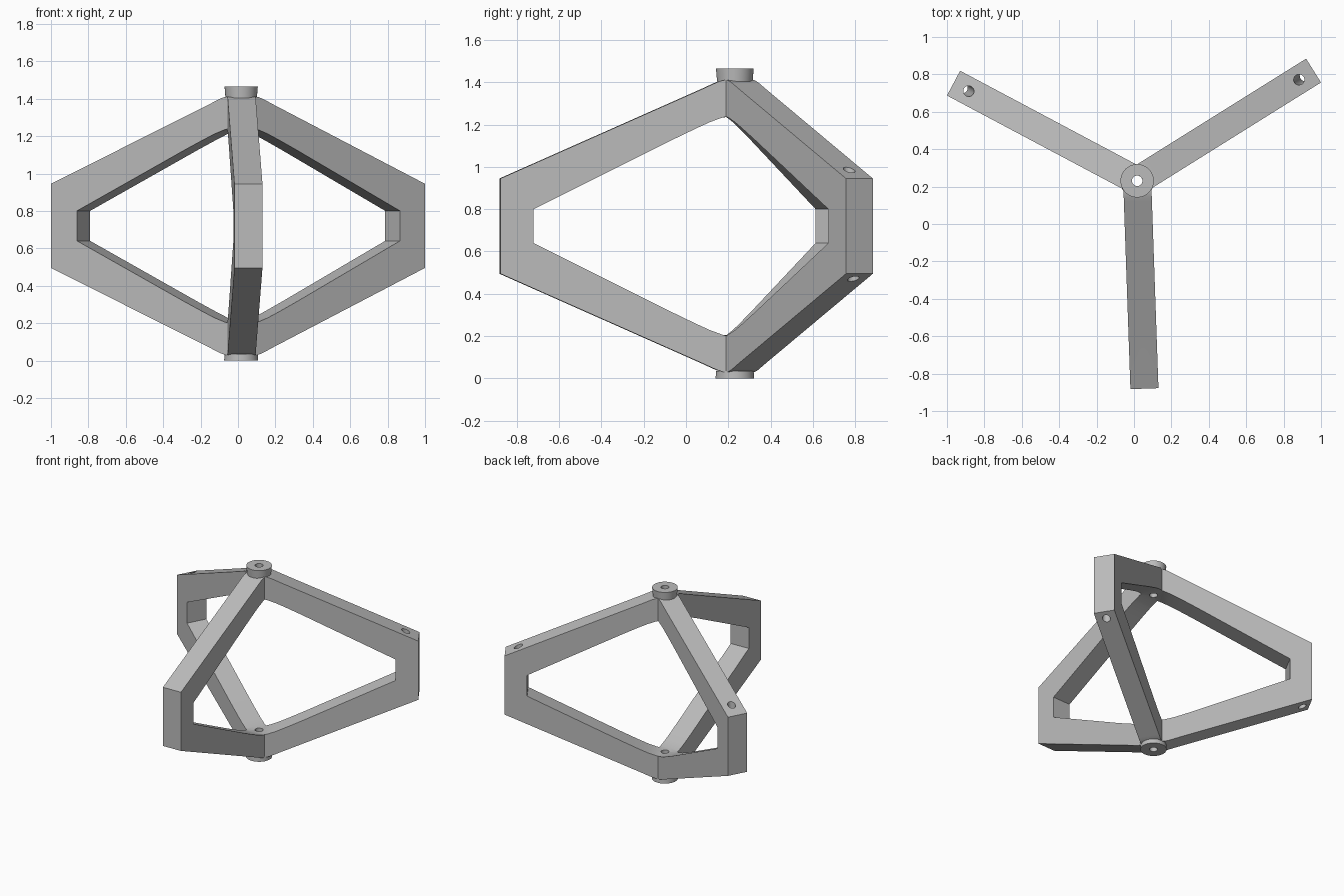
import bpy, bmesh, math
from mathutils import Matrix, Vector

if "Cube" in bpy.data.objects:
    bpy.data.objects.remove(bpy.data.objects["Cube"])

CX, CY, MID = 0.017, 0.231, 0.72      # hub axis and mirror height
HALF, BORE = 0.075, 0.028             # half arm width, hole radius
ANGLES = [math.radians(32 + 120 * i) for i in range(3)]

grey = bpy.data.materials.new("plain grey")
grey.use_nodes = True
colour = (0.5, 0.5, 0.5, 1)
grey.diffuse_color = colour
grey.node_tree.nodes["Principled BSDF"].inputs["Base Color"].default_value = colour


def make_object(name, bm):
    bmesh.ops.recalc_face_normals(bm, faces=bm.faces[:])
    mesh = bpy.data.meshes.new(name)
    bm.to_mesh(mesh)
    bm.free()
    mesh.materials.append(grey)
    obj = bpy.data.objects.new(name, mesh)
    bpy.context.collection.objects.link(obj)
    return obj


def flip(points):
    return [(r, 2 * MID - z) for r, z in reversed(points)]


def add_arm(bm, angle):
    # C-shaped bracket outline in (radius, height), mirrored about mid height
    outer = [(0, 1.411), (0.06, 1.409), (0.085, 1.401), (0.11, 1.39), (0.16, 1.367), (1.112, 0.945)]
    inner = [(0.955, 0.80), (0.30, 1.127), (0.19, 1.18), (0.12, 1.212), (0.06, 1.234), (0, 1.238)]
    outline = outer + flip(outer) + flip(inner) + inner
    place = Matrix.Translation((CX, CY, 0)) @ Matrix.Rotation(angle, 4, "Z")
    # Both sides end on the mitre planes shared with the neighbouring arms
    rows = [[bm.verts.new(place @ Vector((max(r, abs(y) / math.sqrt(3)), y, z)))
             for r, z in outline] for y in (-HALF, 0, HALF)]
    bm.faces.new(rows[0])
    bm.faces.new(rows[2])
    for a, b in zip(rows, rows[1:]):
        for i in range(len(outline)):
            j = (i + 1) % len(outline)
            if outline[i][0] + outline[j][0] > 0:
                bm.faces.new((a[i], a[j], b[j], b[i]))


def drill(target, start, end):
    # Cut a round hole along a line
    start, end = Vector(start), Vector(end)
    axis = end - start
    bm = bmesh.new()
    bmesh.ops.create_cone(bm, cap_ends=True, segments=32, radius1=BORE,
                          radius2=BORE, depth=axis.length)
    turn = axis.to_track_quat("Z", "Y").to_matrix().to_4x4()
    bm.transform(Matrix.Translation((start + end) / 2) @ turn)
    cutter = make_object("hole_cutter", bm)
    mod = target.modifiers.new("hole", "BOOLEAN")
    mod.operation, mod.solver, mod.object = "DIFFERENCE", "EXACT", cutter
    bpy.context.view_layer.objects.active = target
    bpy.ops.object.modifier_apply(modifier=mod.name)
    bpy.data.objects.remove(cutter)


def ring(name, z0, z1, r0, r1):
    # Hollow collar lathed around the hub axis
    bm = bmesh.new()
    profile = [(BORE, z0), (r0, z0), (r1, z1), (BORE, z1)]
    n = 48
    loops = [[bm.verts.new((CX + r * math.cos(math.tau * i / n),
                            CY + r * math.sin(math.tau * i / n), z))
              for i in range(n)] for r, z in profile]
    for a, b in zip(loops, loops[1:] + loops[:1]):
        for i in range(n):
            j = (i + 1) % n
            bm.faces.new((a[i], a[j], b[j], b[i]))
    return make_object(name, bm)


# Three mitred bracket arms welded into one frame
frame_mesh = bmesh.new()
for angle in ANGLES:
    add_arm(frame_mesh, angle)
bmesh.ops.remove_doubles(frame_mesh, verts=frame_mesh.verts[:], dist=0.0005)
frame = make_object("three_arm_frame", frame_mesh)

# Bolt holes near the arm tips, leaning slightly outwards at the bottom
for angle in ANGLES:
    c, s = math.cos(angle), math.sin(angle)
    drill(frame, (CX + 1.0 * c, CY + 1.0 * s, 1.27), (CX + 1.078 * c, CY + 1.078 * s, 0.18))

# Shaft bore through the hub
drill(frame, (CX, CY, -0.1), (CX, CY, 1.6))

# Hub collars
top = ring("top_collar", 1.403, 1.465, 0.084, 0.089)
bottom = ring("bottom_collar", 0, 0.034, 0.091, 0.089)

for obj in (frame, top, bottom):
    bpy.ops.object.select_all(action="DESELECT")
    obj.select_set(True)
    bpy.context.view_layer.objects.active = obj
    bpy.ops.object.shade_smooth_by_angle(angle=math.radians(25))
